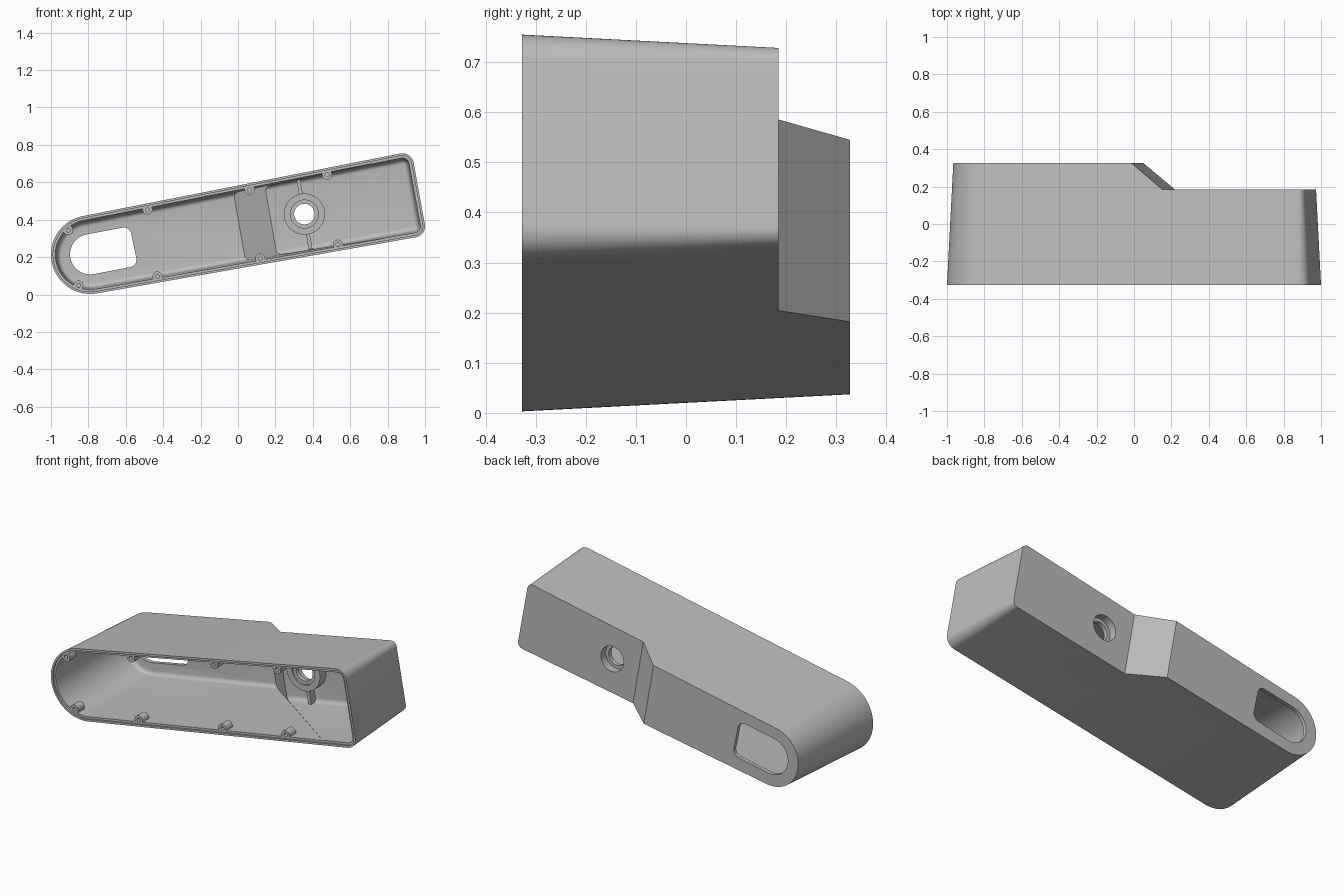
import bpy, bmesh, math
from mathutils import Vector

old = bpy.data.objects.get("Cube")
if old:
    bpy.data.objects.remove(old, do_unlink=True)

TILT = math.radians(10)
FRONT, BACK, STEP = -0.327, 0.327, 0.185
WALL = 0.022
DRAFT = 0.034 / (BACK - FRONT)

grey = bpy.data.materials.new("Plain Grey")
grey.use_nodes = True
grey.diffuse_color = (0.5, 0.5, 0.5, 1)
grey.node_tree.nodes["Principled BSDF"].inputs["Base Color"].default_value = (0.5, 0.5, 0.5, 1)


def tilted(u, v):
    """Point on the tilted long axis (u) and across it (v), as x and z."""
    return (u * math.cos(TILT) - v * math.sin(TILT), u * math.sin(TILT) + v * math.cos(TILT))


def arc(cx, cz, r, a0, a1, n):
    return [(cx + r * math.cos(math.radians(a0 + (a1 - a0) * i / n)),
             cz + r * math.sin(math.radians(a0 + (a1 - a0) * i / n))) for i in range(n + 1)]


def outline(inset):
    """Body outline: one big round end and two small corners."""
    return (arc(-0.79, 0.213, 0.21 - inset, 101.1, 280, 40)
            + arc(0.94, 0.365, 0.06 - inset, 280, 370, 10)
            + arc(0.88, 0.695, 0.06 - inset, 10, 101.1, 10))


def loft(name, rings):
    """Solid through equal rings of 3D points, capped at both ends."""
    bm = bmesh.new()
    rows = [[bm.verts.new(p) for p in ring] for ring in rings]
    n = len(rows[0])
    for a, b in zip(rows, rows[1:]):
        for i in range(n):
            j = (i + 1) % n
            bm.faces.new((a[i], a[j], b[j], b[i]))
    bm.faces.new(rows[0])
    bm.faces.new(rows[-1])
    bmesh.ops.recalc_face_normals(bm, faces=bm.faces)
    mesh = bpy.data.meshes.new(name)
    bm.to_mesh(mesh)
    bm.free()
    mesh.materials.append(grey)
    ob = bpy.data.objects.new(name, mesh)
    bpy.context.collection.objects.link(ob)
    return ob


def at_depth(points, y):
    return [(x, y, z) for x, z in points]


def prism(name, points, y0, y1):
    return loft(name, [at_depth(points, y0), at_depth(points, y1)])


def across(name, profile):
    """Prism of a (u, y) profile running straight across the long axis."""
    rings = []
    for v in (-2, 2):
        ring = []
        for u, y in profile:
            x, z = tilted(u, v)
            ring.append((x, y, z))
        rings.append(ring)
    return loft(name, rings)


def cut(ob, cutter, keep=False):
    mod = ob.modifiers.new("cut", 'BOOLEAN')
    mod.operation = 'DIFFERENCE'
    mod.solver = 'EXACT'
    mod.object = cutter
    bpy.context.view_layer.objects.active = ob
    bpy.ops.object.modifier_apply(modifier=mod.name)
    if not keep:
        bpy.data.objects.remove(cutter, do_unlink=True)


def smooth(ob):
    bpy.ops.object.select_all(action='DESELECT')
    ob.select_set(True)
    bpy.context.view_layer.objects.active = ob
    bpy.ops.object.shade_smooth_by_angle(angle=math.radians(30))


def cavity(name, floor, extra):
    """Hollow with drafted walls and a rounded floor edge."""
    fillet = 0.025
    wall = lambda y: 0.024 + extra + (y - FRONT) * 0.045
    rings = [at_depth(outline(wall(FRONT) - 0.002), FRONT - 0.1)]
    top = floor - fillet
    base = min(wall(top), 0.034)
    for i in range(6):
        a = math.radians(90 * i / 5)
        rings.append(at_depth(outline(base + fillet * (1 - math.cos(a))),
                              top + fillet * math.sin(a)))
    return loft(name, rings)


# Drafted outer body with the ramped step cut from the back
shell = loft("housing_shell", [at_depth(outline(0), FRONT),
                               at_depth(outline(DRAFT * (BACK - FRONT)), BACK)])
SLOPE = 0.83
cut(shell, across("step_cutter", [(0.2505 - (0.5 - STEP) / SLOPE, 0.5), (0.2505, STEP),
                                  (2, STEP), (2, 0.5)]))

# Hollow inside: deep part behind the ramp, shallow part along the full length
deep = cavity("deep_cutter", BACK - WALL, 0)
ramp = 0.2505 - WALL * 0.4
inner = STEP - WALL
cut(deep, across("ramp_cutter", [(ramp - (0.5 - inner) / SLOPE, 0.5),
                                 (ramp + (inner + 0.6) / SLOPE, -0.6), (3, -0.6), (3, 0.5)]))
cut(shell, deep)
cut(shell, cavity("shallow_cutter", inner, 0.001))

# Recessed lip around the open rim
LIP = FRONT + 0.01
cut(shell, prism("lip_cutter", outline(0.012), FRONT - 0.2, LIP))

# Rounded window in the back wall
window = (arc(-0.79, 0.215, 0.108, 101, 280, 24) + arc(-0.583, 0.186, 0.04, 280, 370, 8)
          + arc(-0.61, 0.318, 0.04, 10, 101, 8))
cut(shell, prism("window_cutter", window, 0.2, 0.5))

# Bearing boss with through hole, counterbore and front recess
HX, HZ = 0.355, 0.43


def disc(name, r, y0, y1):
    return prism(name, arc(HX, HZ, r, 0, 352.5, 47), y0, y1)


boss = disc("bearing_boss", 0.11, 0.105, inner + 0.008)
for r, y0, y1 in ((0.055, -0.1, 0.5), (0.075, 0.14, 0.5), (0.075, -0.1, 0.115)):
    cutter = disc("bore_cutter", r, y0, y1)
    cut(boss, cutter, keep=True)
    cut(shell, cutter)
smooth(shell)
smooth(boss)

# Two ribs tying the bearing boss to the side walls
for name, side in (("upper_rib", 1), ("lower_rib", -1)):
    pts = []
    for u, v in ((-0.01, 0.1), (0.01, 0.1), (0.01, 0.19), (-0.01, 0.19)):
        x, z = tilted(u, v * side)
        pts.append((HX + x, HZ + z))
    prism(name, pts, 0.12, inner + 0.008)

# Screw bosses along the rim: half-round inside, running straight into the wall
R, GAP = 0.026, 0.034


def screw_boss(name, foot, angle):
    out = Vector((math.cos(math.radians(angle)), math.sin(math.radians(angle))))
    side = Vector((-out.y, out.x))
    c = Vector(foot) - out * GAP
    pts = arc(c.x, c.y, R, angle + 90, angle + 270, 14)
    reach = out * (GAP - 0.014)
    pts += [tuple(c - side * R + reach), tuple(c + side * R + reach)]
    ob = prism(name, pts, LIP, LIP + 0.06)
    cut(ob, prism("screw_cutter", arc(c.x, c.y, 0.011, 0, 337.5, 15), LIP - 0.1, LIP + 0.05))
    smooth(ob)


for i, x in enumerate((-0.49, 0.055, 0.47)):
    screw_boss(f"upper_screw_boss_{i + 1}", (x, 0.419 + (x + 0.83) * 0.196), 101.1)
for i, x in enumerate((-0.425, 0.125, 0.54)):
    screw_boss(f"lower_screw_boss_{i + 1}", (x, 0.006 + (x + 0.754) * 0.176), 280)
for i, a in enumerate((132, 249)):
    screw_boss(f"end_screw_boss_{i + 1}", arc(-0.79, 0.213, 0.21, a, a, 1)[0], a)
